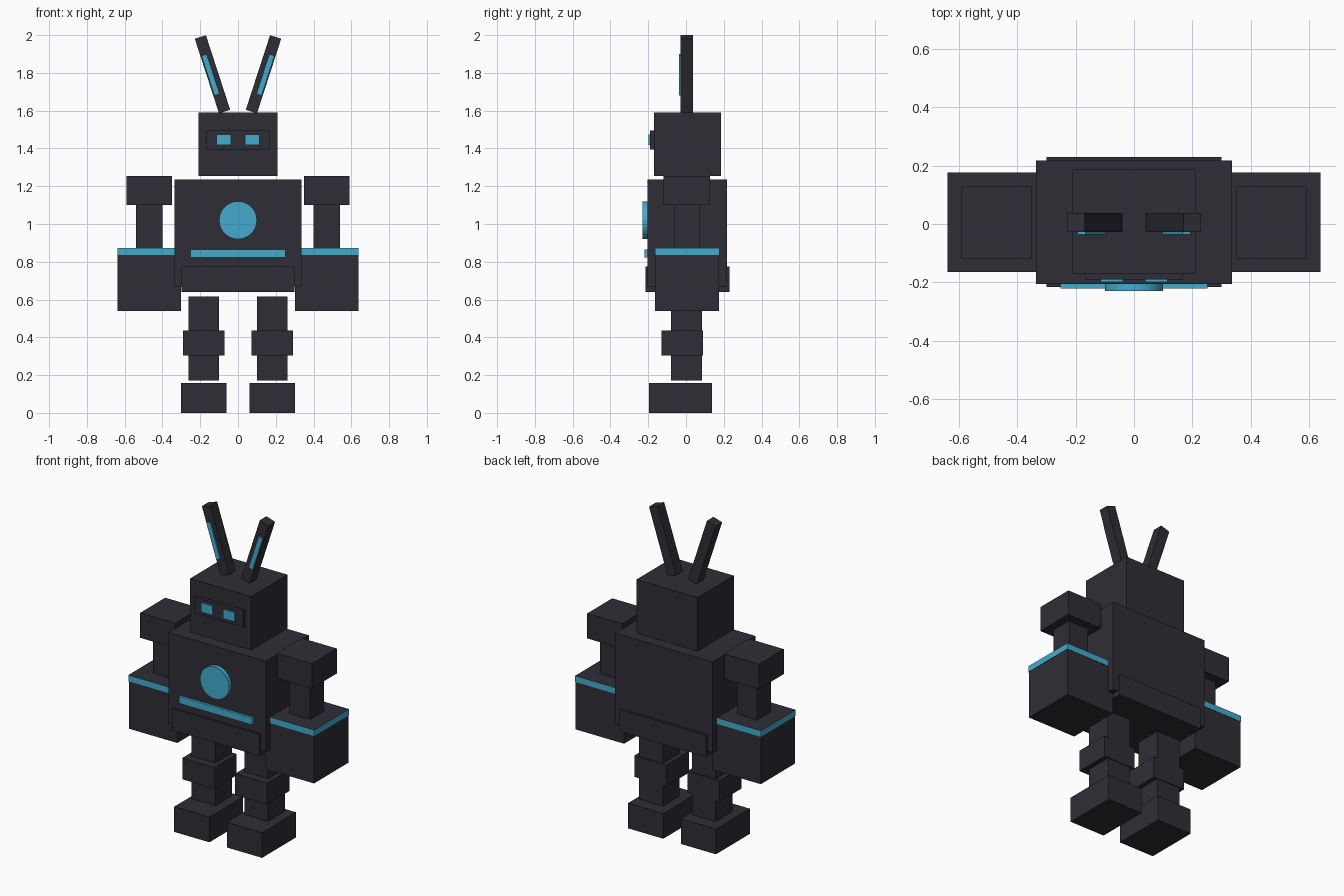
import bpy
import math

cube = bpy.data.objects.get("Cube")
if cube:
    bpy.data.objects.remove(cube, do_unlink=True)


def make_material(name, color):
    mat = bpy.data.materials.new(name)
    mat.use_nodes = True
    mat.diffuse_color = color
    mat.node_tree.nodes["Principled BSDF"].inputs["Base Color"].default_value = color
    return mat


DARK = make_material("charcoal", (0.027, 0.027, 0.036, 1))
CYAN = make_material("glow_cyan", (0.056, 0.41, 0.61, 1))


def box(name, x, y, z, mat=DARK, tilt=0):
    """Box from (low, high) ranges, optionally leaning sideways about its centre."""
    ranges = (x, y, z)
    bpy.ops.mesh.primitive_cube_add(size=1, location=[sum(r) / 2 for r in ranges])
    ob = bpy.context.object
    ob.name = name
    ob.scale = [r[1] - r[0] for r in ranges]
    ob.rotation_euler.y = tilt
    ob.data.materials.append(mat)
    return ob


def pair(name, x, y, z, mat=DARK, tilt=0):
    """Matching boxes on the left (+x) and right (-x)."""
    return (box("left_" + name, x, y, z, mat, tilt),
            box("right_" + name, (-x[1], -x[0]), y, z, mat, -tilt))


# Torso and hips
box("torso", (-0.335, 0.335), (-0.205, 0.217), (0.67, 1.235))
box("hips", (-0.30, 0.30), (-0.215, 0.23), (0.64, 0.775))
box("chest_strip", (-0.252, 0.252), (-0.22, -0.2), (0.822, 0.865), CYAN)
bpy.ops.mesh.primitive_cylinder_add(vertices=32, radius=0.1, depth=0.03,
                                    location=(0, -0.215, 1.02),
                                    rotation=(math.pi / 2, 0, 0))
bpy.context.object.name = "chest_disc"
bpy.context.object.data.materials.append(CYAN)

# Head
box("head", (-0.21, 0.21), (-0.17, 0.186), (1.255, 1.59))
box("face_plate", (-0.167, 0.167), (-0.19, -0.16), (1.395, 1.495))
pair("eye", (0.037, 0.115), (-0.198, -0.189), (1.418, 1.475), CYAN)

# Antennae with glowing strips
LEAN = math.radians(18)
pair("antenna", (0.104, 0.166), (-0.028, 0.037), (1.585, 2.0), tilt=LEAN)
pair("antenna_strip", (0.131, 0.160), (-0.036, -0.027), (1.679, 1.901), CYAN, LEAN)

# Arms
pair("shoulder", (0.35, 0.59), (-0.118, 0.128), (1.10, 1.255))
pair("upper_arm", (0.40, 0.54), (-0.064, 0.072), (0.86, 1.105))
pair("forearm", (0.303, 0.637), (-0.163, 0.175), (0.54, 0.838))
for cuff in pair("cuff", (0.301, 0.639), (-0.165, 0.177), (0.835, 0.873), CYAN):
    cuff.data.materials.append(DARK)
    for face in cuff.data.polygons:
        face.material_index = int(abs(face.normal.z) > 0.5)

# Legs
pair("thigh", (0.10, 0.263), (-0.08, 0.085), (0.43, 0.615))
pair("knee", (0.072, 0.292), (-0.13, 0.09), (0.305, 0.437))
pair("shin", (0.10, 0.263), (-0.08, 0.085), (0.172, 0.31))
pair("foot", (0.06, 0.302), (-0.195, 0.137), (0, 0.157))
